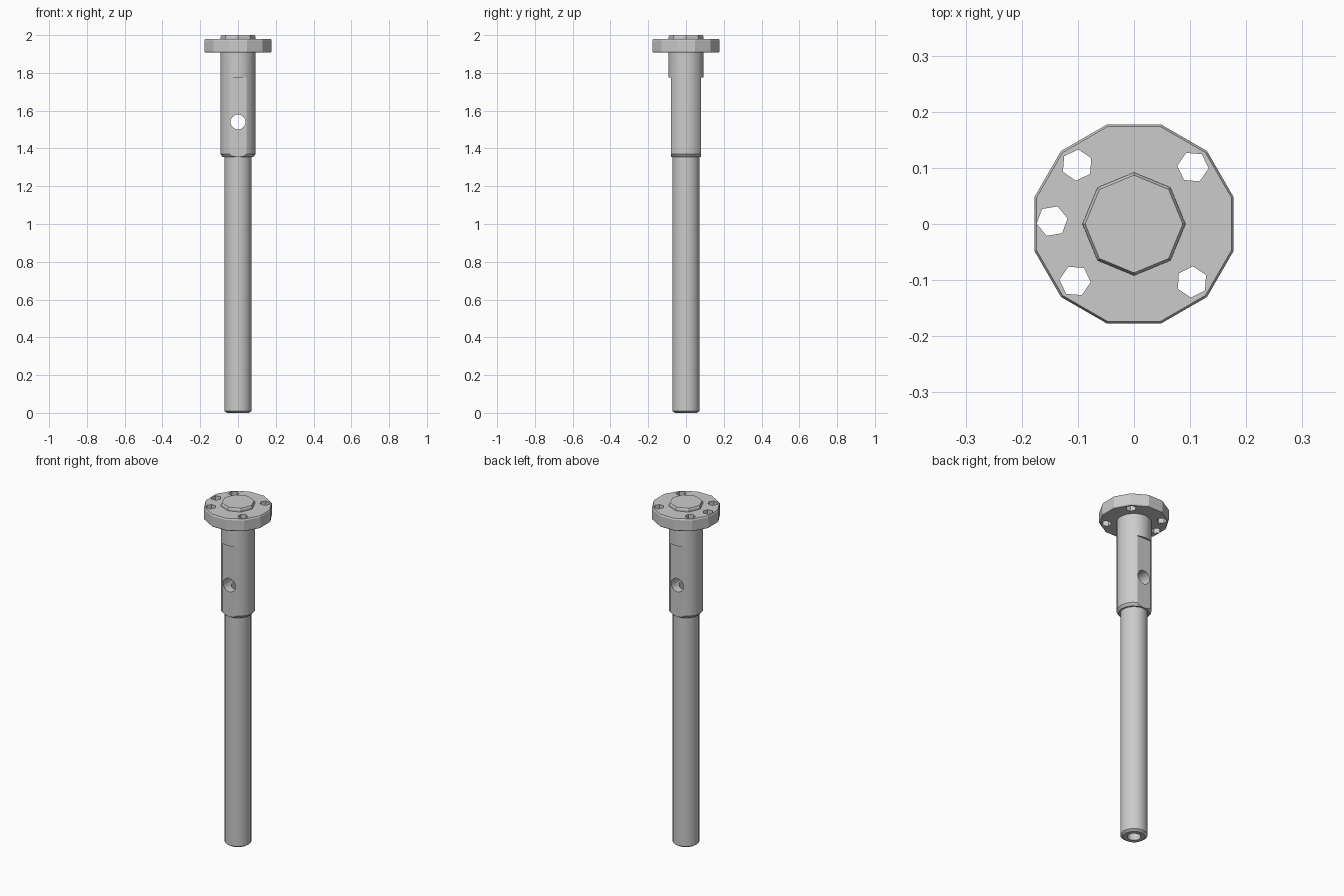
import bpy, math
from math import cos, sin, pi

cube = bpy.data.objects.get("Cube")
if cube:
    bpy.data.objects.remove(cube)

steel = bpy.data.materials.new("steel_grey")
steel.use_nodes = True
steel.diffuse_color = (0.6, 0.6, 0.6, 1)
steel.node_tree.nodes["Principled BSDF"].inputs["Base Color"].default_value = (0.6, 0.6, 0.6, 1)


def lathe(name, profile, sides, turn=0.0):
    """Closed solid of revolution from (radius, height) rings."""
    verts = [(r * cos(turn + 2 * pi * i / sides), r * sin(turn + 2 * pi * i / sides), z)
             for r, z in profile for i in range(sides)]
    faces = [tuple(reversed(range(sides)))]
    for k in range(len(profile) - 1):
        for i in range(sides):
            j = (i + 1) % sides
            faces.append((k * sides + i, k * sides + j, (k + 1) * sides + j, (k + 1) * sides + i))
    faces.append(tuple(range(len(verts) - sides, len(verts))))
    mesh = bpy.data.meshes.new(name)
    mesh.from_pydata(verts, [], faces)
    mesh.materials.append(steel)
    obj = bpy.data.objects.new(name, mesh)
    bpy.context.collection.objects.link(obj)
    return obj


def cut(target, cutter):
    mod = target.modifiers.new(cutter.name, 'BOOLEAN')
    mod.operation = 'DIFFERENCE'
    mod.solver = 'EXACT'
    mod.object = cutter
    cutter.hide_render = True
    cutter.hide_set(True)


def smooth(obj, degrees):
    bpy.ops.object.select_all(action='DESELECT')
    obj.select_set(True)
    bpy.context.view_layer.objects.active = obj
    for mod in list(obj.modifiers):
        bpy.ops.object.modifier_apply(modifier=mod.name)
    bpy.ops.object.shade_smooth_by_angle(angle=math.radians(degrees))


# Main parts, bottom to top
shaft = lathe("shaft", [(0.058, 0), (0.072, 0.01), (0.072, 1.37)], 20)
sleeve = lathe("sleeve", [(0.082, 1.355), (0.093, 1.37), (0.093, 1.915)], 16)
flange = lathe("flange", [(0.18, 1.908), (0.184, 1.914), (0.184, 1.972), (0.18, 1.98)], 12, pi / 12)
boss = lathe("boss", [(0.092, 1.975), (0.092, 1.99), (0.087, 2.0)], 8)

# Two flats on the sleeve, front and back
for side, label in ((-1, "front"), (1, "back")):
    bpy.ops.mesh.primitive_cube_add(size=1, location=(0, side * 0.13, 1.56))
    flat = bpy.context.object
    flat.name = label + "_flat_cutter"
    flat.scale = (0.3, 0.1, 0.43)
    cut(sleeve, flat)

# Cross hole and the bore that runs up to it
cross = lathe("cross_hole_cutter", [(0.04, -0.2), (0.04, 0.2)], 16)
cross.location.z = 1.54
cross.rotation_euler.x = pi / 2
bore = lathe("bore_cutter", [(0.036, -0.1), (0.036, 1.54)], 12)
cut(sleeve, cross)
cut(sleeve, bore)
cut(shaft, bore)

# Five bolt holes, leaving the left position blank
for angle in (44, 134, 178, 224, 315):
    a = math.radians(angle)
    hole = lathe("bolt_hole_cutter", [(0.028, 1.8), (0.028, 2.1)], 6, a + 0.2)
    hole.location = (0.146 * cos(a), 0.146 * sin(a), 0)
    cut(flange, hole)

bpy.context.view_layer.update()
for part, angle in ((shaft, 30), (sleeve, 30), (flange, 20), (boss, 20)):
    smooth(part, angle)

# Remove the spent cutters
for obj in list(bpy.data.objects):
    if "_cutter" in obj.name:
        bpy.data.objects.remove(obj)
